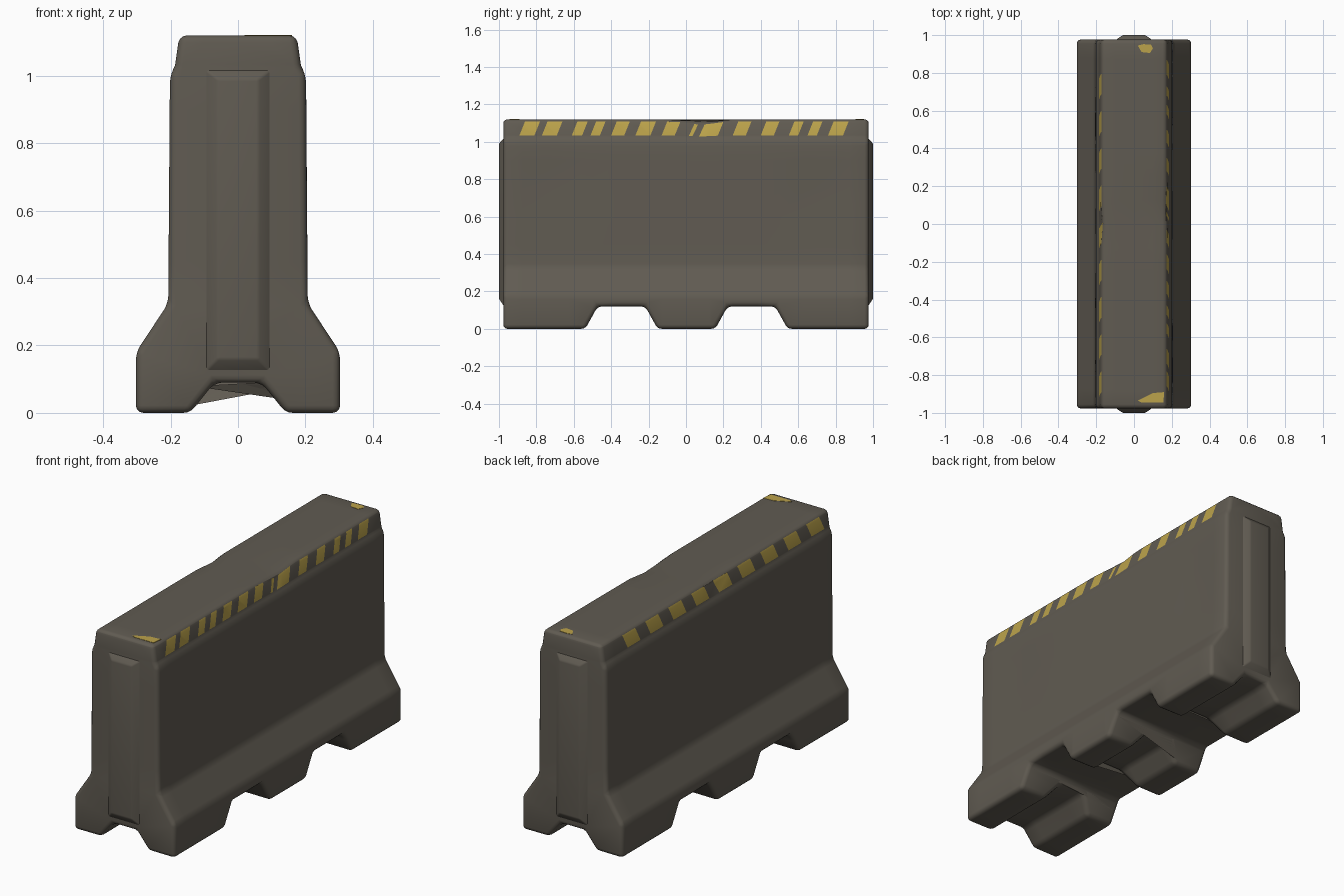
import bpy, bmesh, math
from mathutils import Vector

if "Cube" in bpy.data.objects:
    bpy.data.objects.remove(bpy.data.objects["Cube"])


def material(name, rgb):
    m = bpy.data.materials.new(name)
    m.diffuse_color = (*rgb, 1)
    m.use_nodes = True
    m.node_tree.nodes["Principled BSDF"].inputs["Base Color"].default_value = m.diffuse_color
    return m


concrete = material("concrete", (0.118, 0.105, 0.084))
yellow = material("faded_yellow", (0.50, 0.365, 0.07))


def add_object(name, bm, *mats):
    bmesh.ops.recalc_face_normals(bm, faces=bm.faces)
    me = bpy.data.meshes.new(name)
    bm.to_mesh(me)
    bm.free()
    for m in mats:
        me.materials.append(m)
    ob = bpy.data.objects.new(name, me)
    bpy.context.collection.objects.link(ob)
    return ob


def loft(name, ring_a, ring_b, *mats):
    """Closed solid between two matching rings of points."""
    bm = bmesh.new()
    a = [bm.verts.new(p) for p in ring_a]
    b = [bm.verts.new(p) for p in ring_b]
    n = len(a)
    bm.faces.new(a)
    bm.faces.new(b[::-1])
    for i in range(n):
        bm.faces.new((a[i], b[i], b[(i + 1) % n], a[(i + 1) % n]))
    return add_object(name, bm, *mats)


def bevel(ob, width, segments=3):
    m = ob.modifiers.new("bevel", 'BEVEL')
    m.width = width
    m.segments = segments
    m.limit_method = 'ANGLE'
    m.angle_limit = math.radians(26)
    m.use_clamp_overlap = False


def bake(ob):
    dg = bpy.context.evaluated_depsgraph_get()
    me = bpy.data.meshes.new_from_object(ob.evaluated_get(dg))
    ob.modifiers.clear()
    ob.data = me


def smooth(ob):
    bpy.ops.object.select_all(action='DESELECT')
    ob.select_set(True)
    bpy.context.view_layer.objects.active = ob
    bpy.ops.object.shade_smooth_by_angle(angle=math.radians(40))


# Barrier body: wide foot, tall wall, slightly stepped-in cap
half = [(0.303, 0.0), (0.303, 0.18), (0.207, 0.325), (0.202, 1.0),
        (0.187, 1.03), (0.174, 1.12)]
profile = half + [(-x, z) for x, z in reversed(half)]
L = 0.977
body = loft("barrier_body", [(x, -L, z) for x, z in profile],
            [(x, L, z) for x, z in profile], concrete, yellow)

# Cutters: lengthwise drain channel and two forklift slots
chan = [(-0.214, -0.09), (-0.07, 0.09), (0.07, 0.09), (0.214, -0.09)]
cutters = [loft("channel_cutter", [(x, -2, z) for x, z in chan],
                [(x, 2, z) for x, z in chan])]
for c in (-0.345, 0.35):
    slot = [(-0.26, -0.12), (-0.127, 0.12), (0.127, 0.12), (0.26, -0.12)]
    cutters.append(loft("slot_cutter", [(-1, c + y, z) for y, z in slot],
                        [(1, c + y, z) for y, z in slot]))
for c in cutters:
    c.hide_render = True
    m = body.modifiers.new("cut", 'BOOLEAN')
    m.operation = 'DIFFERENCE'
    m.solver = 'EXACT'
    m.object = c
bevel(body, 0.022)
bake(body)
for c in cutters:
    bpy.data.objects.remove(c)

bm = bmesh.new()
bm.from_mesh(body.data)


def cut(co, no, test=None):
    faces = [f for f in bm.faces if test is None or test(f)]
    geom = set(faces)
    for f in faces:
        geom.update(f.verts)
        geom.update(f.edges)
    bmesh.ops.bisect_plane(bm, geom=list(geom), dist=1e-5,
                           plane_co=co, plane_no=no)


# Extra loops so the surface can carry dents
for i in range(-7, 8):
    cut((0, i * 0.125, 0), (0, 1, 0))
for z in (0.45, 0.6, 0.75, 0.9):
    cut((0, 0, z), (0, 0, 1))
for x in (-0.1, 0, 0.1):
    cut((x, 0, 0), (1, 0, 0), lambda f: f.calc_center_median().z > 1.1)

# Painted warning stripes, cut into the cap band on both long sides
Z0, Z1, LEAN = 1.035, 1.108, 0.4
for z in (Z0, Z1):
    cut((0, 0, z), (0, 0, 1))
right = [(-0.89, -0.81), (-0.77, -0.69), (-0.61, -0.555), (-0.51, -0.46),
         (-0.40, -0.33), (-0.27, -0.19), (-0.13, -0.06), (0.015, 0.035),
         (0.07, 0.17), (0.25, 0.32), (0.40, 0.47), (0.55, 0.60),
         (0.65, 0.70), (0.76, 0.84)]
left = [(-0.92 + 0.197 * i, -0.81 + 0.197 * i) for i in range(9)]


def in_band(f, side):
    c = f.calc_center_median()
    return (Z0 < c.z < Z1 and c.x * side > 0.16
            and f.normal.x * side > 0.5)


for side, stripes in ((1, right), (-1, left)):
    for y in [v for s in stripes for v in s]:
        cut((0, y, Z0), Vector((0, 1, -LEAN)).normalized(),
            lambda f: in_band(f, side))
    bm.normal_update()
    for f in bm.faces:
        if in_band(f, side):
            c = f.calc_center_median()
            y = c.y - LEAN * (c.z - Z0)
            if any(a < y < b for a, b in stripes):
                f.material_index = 1

# Worn dents: centre, radius, push
dents = [((0.17, 0.08, 1.12), 0.09, (-0.004, 0, -0.016)),
         ((-0.18, 0.0, 1.1), 0.06, (0.008, 0, -0.006)),
         ((0.2, 0.72, 0.7), 0.14, (-0.010, 0, 0)),
         ((0.2, -0.72, 0.75), 0.14, (-0.007, 0, 0)),
         ((-0.2, -0.6, 0.6), 0.14, (0.008, 0, 0)),
         ((-0.2, 0.5, 0.75), 0.14, (0.006, 0, 0))]
for v in bm.verts:
    for c, r, push in dents:
        v.co += Vector(push) * math.exp(-((v.co - Vector(c)).length / r) ** 2)
bmesh.ops.triangulate(bm, faces=[f for f in bm.faces if len(f.verts) > 4])
bm.to_mesh(body.data)
bm.free()
smooth(body)

# Raised key on each end
for s, name in ((-1, "front_key"), (1, "back_key")):
    def ring(w, y, lo, hi):
        return [(-w, s * y, lo), (w, s * y, lo), (w, s * y, hi), (-w, s * y, hi)]
    key = loft(name, ring(0.11, 0.965, 0.11, 1.03),
               ring(0.06, 1.0, 0.16, 0.99), concrete)
    bevel(key, 0.006, 2)
    bake(key)
    smooth(key)


# Leftover paint patches on the top
def patch(name, pts):
    loft(name, [(x, y, 1.115) for x, y in pts],
         [(x, y, 1.1215) for x, y in pts], yellow)


patch("back_paint_patch", [(0.02, 0.945), (0.04, 0.91), (0.085, 0.905),
                           (0.10, 0.93), (0.09, 0.95), (0.05, 0.952)])
patch("front_paint_patch", [(0.02, -0.935), (0.04, -0.945), (0.155, -0.945),
                            (0.16, -0.89), (0.10, -0.895)])
